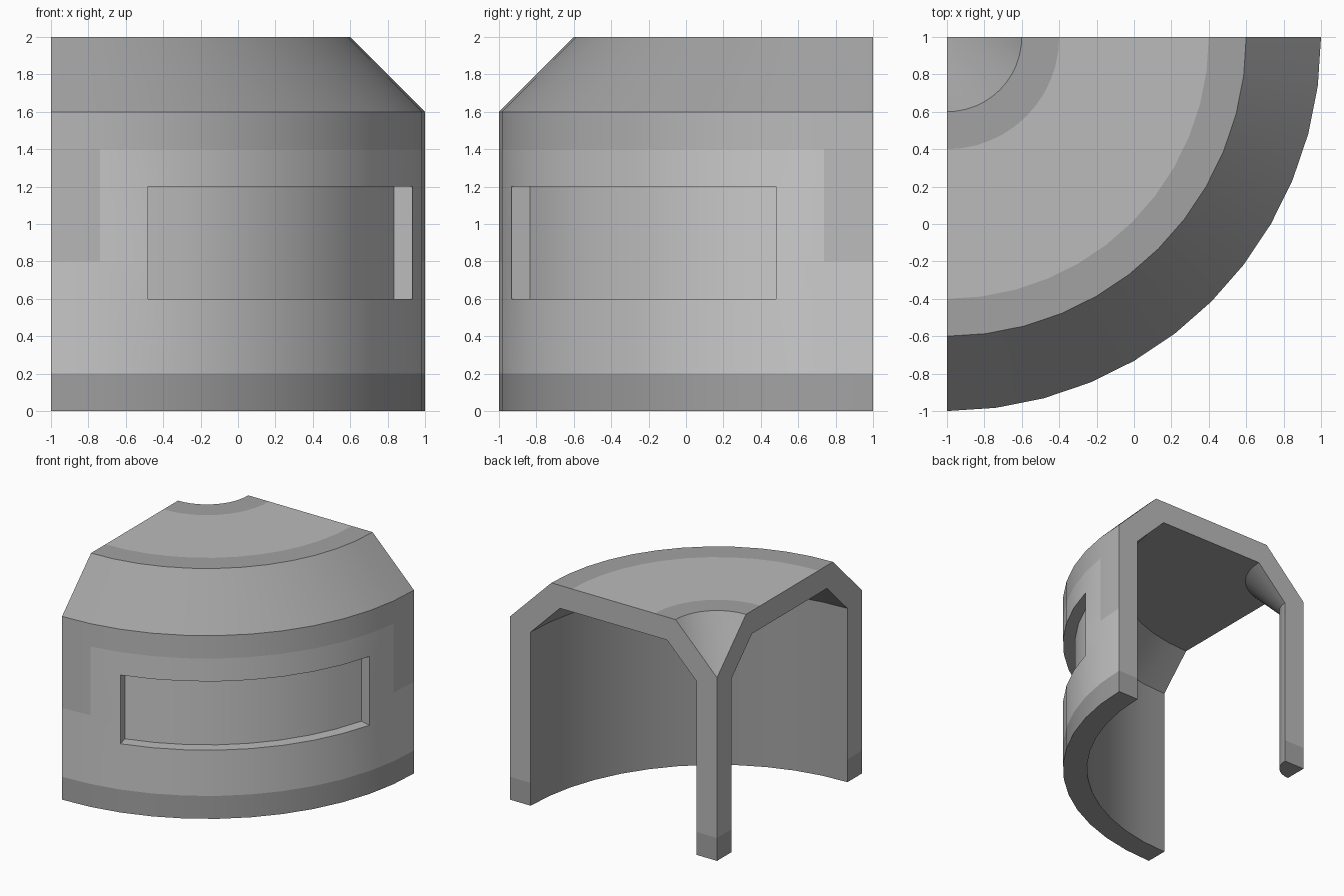
import bpy, bmesh
from math import sin, cos, radians

if "Cube" in bpy.data.objects:
    bpy.data.objects.remove(bpy.data.objects["Cube"])

SEG = 12                       # quarter turn in 7.5 degree steps
AXIS_X, AXIS_Y = -1.0, 1.0     # revolve axis at the back left corner
TRIM, FRAME, PANEL, GLASS = range(4)   # greys, dark to light

# profile as (radius, height), from axis cone over the roof, down the wall, back inside
outer = [(0, 1.6), (.4, 2), (.6, 2), (1.4, 2), (1.6, 2), (2, 1.6), (2, 1.4), (2, 1.2),
         (2, .8), (2, .6), (2, .2), (2, 0)]
inner = [(1.8, 0), (1.8, .2), (1.8, 1.517), (1.517, 1.8), (.483, 1.8), (.2, 1.517),
         (.2, .2), (.2, 0), (0, 0)]
profile = outer + inner

bm = bmesh.new()
cache = {}


def vert(r, z, i):
    """Shared vertex at radius, height and angular step."""
    key = (r, z, i if r else 0)
    if key not in cache:
        a = radians(90 * i / SEG)
        cache[key] = bm.verts.new((AXIS_X + r * sin(a), AXIS_Y - r * cos(a), z))
    return cache[key]


def face(points, shade):
    f = bm.faces.new(list(dict.fromkeys(points)))
    f.material_index = shade
    return f


# revolved skin, with the window cells remembered
window = []
for (r0, z0), (r1, z1) in zip(profile, profile[1:]):
    low = min(z0, z1)
    wall = r0 == r1 == 2
    for i in range(SEG):
        shade = TRIM
        if wall and low >= .2:
            shade = FRAME if low >= 1.4 or (low >= .8 and i in (0, SEG - 1)) else PANEL
        elif (r0, r1) == (.6, 1.4):
            shade = FRAME
        f = face([vert(r0, z0, i), vert(r1, z1, i), vert(r1, z1, i + 1), vert(r0, z0, i + 1)],
                 shade)
        if wall and .6 <= low < 1.2 and 2 <= i < SEG - 2:
            window.append(f)

# flat cut ends with a darker foot band
for i in (0, SEG):
    face([vert(r, z, i) for r, z in profile if z > 0] + [vert(0, .2, i)], FRAME)
    for a, b in ((0, .2), (1.8, 2)):
        face([vert(a, 0, i), vert(b, 0, i), vert(b, .2, i), vert(a, .2, i)], TRIM)

# window recess, pushed in by 0.1
new = bmesh.ops.extrude_face_region(bm, geom=window)["geom"]
for v in [g for g in new if isinstance(g, bmesh.types.BMVert)]:
    v.co.x = AXIS_X + (v.co.x - AXIS_X) * .95
    v.co.y = AXIS_Y + (v.co.y - AXIS_Y) * .95
old = [f for f in window if f.is_valid]
if old:
    bmesh.ops.delete(bm, geom=old, context='FACES')
panes = {g for g in new if isinstance(g, bmesh.types.BMFace) and g.is_valid}
for f in panes:
    f.material_index = GLASS
for f in {n for p in panes for e in p.edges for n in e.link_faces} - panes:
    f.material_index = FRAME
bmesh.ops.recalc_face_normals(bm, faces=bm.faces[:])

mesh = bpy.data.meshes.new("corner_shell")
for name, g in (("trim_grey", .364), ("frame_grey", .493), ("panel_grey", .612),
                ("window_grey", .764)):
    m = bpy.data.materials.new(name)
    m.diffuse_color = (g, g, g, 1)
    m.use_nodes = True
    m.node_tree.nodes["Principled BSDF"].inputs["Base Color"].default_value = m.diffuse_color
    mesh.materials.append(m)
bm.to_mesh(mesh)
bm.free()
shell = bpy.data.objects.new("corner_shell", mesh)
bpy.context.collection.objects.link(shell)
bpy.context.view_layer.objects.active = shell
shell.select_set(True)
bpy.ops.object.shade_smooth_by_angle(angle=radians(30))
